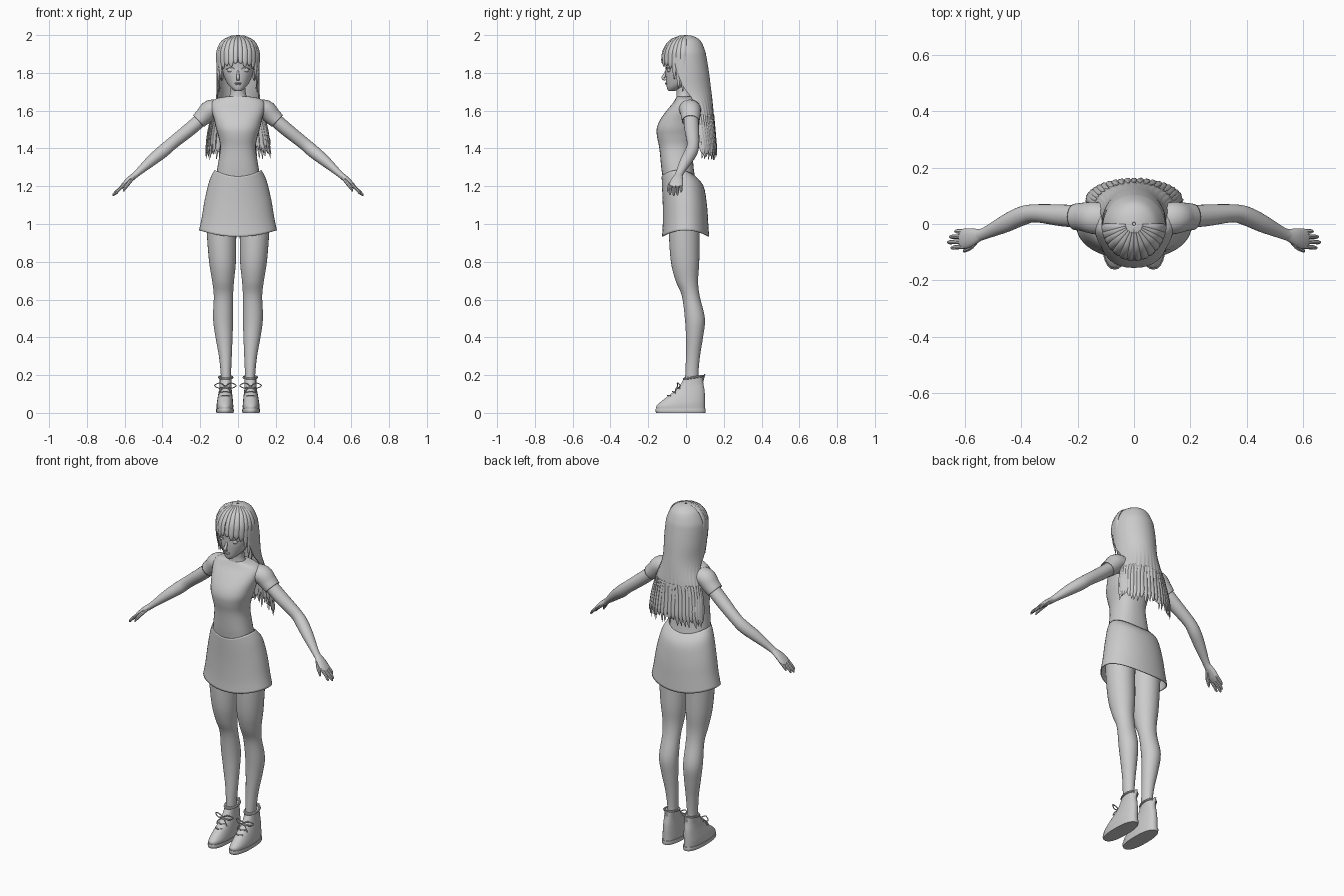
import bpy, bmesh, math, random
from mathutils import Vector

random.seed(4)


def smooth(rows, k=4):
    """Catmull-Rom interpolation of rows of numbers."""
    out, n = [], len(rows)
    for i in range(n - 1):
        p = [rows[max(0, min(n - 1, i + d))] for d in (-1, 0, 1, 2)]
        for j in range(k):
            t = j / k
            out.append([0.5 * (2 * b + (c - a) * t + (2 * a - 5 * b + 4 * c - d) * t * t
                               + (3 * b - a - 3 * c + d) * t ** 3) for a, b, c, d in zip(*p)])
    return out + [list(rows[-1])]


def skin(name, rings, closed=True, caps=(True, True), mirror=False, thick=0):
    bm = bmesh.new()
    vs = [[bm.verts.new(p) for p in r] for r in rings]
    n = len(rings[0])
    for a, b in zip(vs, vs[1:]):
        for i in range(n if closed else n - 1):
            j = (i + 1) % n
            bm.faces.new((a[i], a[j], b[j], b[i]))
    if caps[0]:
        bm.faces.new(vs[0][::-1])
    if caps[1]:
        bm.faces.new(vs[-1])
    bmesh.ops.recalc_face_normals(bm, faces=bm.faces)
    me = bpy.data.meshes.new(name)
    bm.to_mesh(me)
    bm.free()
    ob = bpy.data.objects.new(name, me)
    bpy.context.collection.objects.link(ob)
    if thick:
        ob.modifiers.new("thickness", 'SOLIDIFY').thickness = thick
    if mirror:
        ob.modifiers.new("mirror", 'MIRROR')
    return ob


def loft(name, rows, e=2.0, n=32, lift=0, k=4, **kw):
    """Stacked horizontal rings; row = z, x centre, x radius, y front, y back."""
    rings = []
    for z, cx, rx, yf, yb in smooth(rows, k):
        ring = []
        for i in range(n):
            a = math.tau * i / n
            c, s = math.cos(a), math.sin(a)
            c = math.copysign(abs(c) ** (2 / e), c)
            s = math.copysign(abs(s) ** (2 / e), s)
            ring.append((cx + rx * c, (yf + yb) / 2 + (yb - yf) / 2 * s, z + lift * c * c))
        rings.append(ring)
    return skin(name, rings, **kw)


def tube(name, rows, side=(0, 1, 0), n=16, k=4, **kw):
    """Elliptical sweep; row = x, y, z, radius along side, radius across."""
    rows = smooth(rows, k)
    pts = [Vector(r[:3]) for r in rows]
    rings = []
    for i, r in enumerate(rows):
        t = (pts[min(i + 1, len(pts) - 1)] - pts[max(i - 1, 0)]).normalized()
        u = Vector(side)
        u = (u - t * u.dot(t)).normalized()
        v = t.cross(u)
        rings.append([pts[i] + u * r[3] * math.cos(math.tau * j / n)
                      + v * r[4] * math.sin(math.tau * j / n) for j in range(n)])
    return skin(name, rings, **kw)


def blob(name, loc, scale, mirror=False):
    x, y, z = loc
    rows = []
    for i in range(9):
        a = math.pi * (i + 0.2) / 8.4
        r = math.sin(a)
        rows.append((z - scale[2] * math.cos(a), x, scale[0] * r, y - scale[1] * r, y + scale[1] * r))
    return loft(name, rows, n=16, k=1, mirror=mirror)


# Torso, collar and neck
loft("top", [(1.235, 0, .118, -.122, .05), (1.30, 0, .109, -.131, .04), (1.40, 0, .094, -.141, .035),
             (1.46, 0, .103, -.153, .045), (1.505, 0, .116, -.155, .055), (1.55, 0, .126, -.138, .065),
             (1.60, 0, .140, -.103, .072), (1.64, 0, .142, -.07, .068), (1.664, 0, .115, -.055, .055),
             (1.675, 0, .06, -.05, .04)], e=2.35, caps=(False, True))
loft("collar", [(1.66, 0, .052, -.052, .035), (1.69, 0, .042, -.05, .03), (1.72, 0, .04, -.052, .028)])
loft("neck", [(1.68, 0, .037, -.045, .024), (1.77, 0, .038, -.05, .03)])

# Skirt with a dipping hem
loft("skirt", [(1.252, 0, .124, -.129, .052), (1.20, 0, .150, -.127, .093), (1.10, 0, .175, -.123, .111),
               (1.0, 0, .192, -.123, .118), (.933, 0, .206, -.127, .122)],
     e=2.1, n=48, lift=.034, caps=(False, False), thick=.005)

# Legs
loft("leg", [(1.08, .088, .082, -.085, .075), (.95, .087, .078, -.09, .072), (.80, .082, .071, -.08, .07),
             (.70, .079, .058, -.055, .064), (.62, .077, .051, -.022, .072), (.50, .079, .053, -.006, .1),
             (.40, .074, .045, 0, .09), (.30, .067, .034, 0, .074), (.20, .064, .027, -.004, .065),
             (.12, .064, .027, -.004, .068)], mirror=True)

# Shoes
loft("shoe", [(.015, .069, .043, -.155, .1), (.035, .069, .044, -.157, .1), (.055, .069, .043, -.138, .1),
              (.085, .068, .039, -.1, .1), (.12, .067, .034, -.055, .098), (.155, .066, .031, -.026, .092),
              (.19, .065, .032, -.008, .088)], e=2.3, mirror=True)
loft("sole", [(0, .069, .045, -.158, .102), (.012, .069, .047, -.162, .104), (.022, .069, .046, -.16, .103)],
     e=2.4, mirror=True)
ring = [(.065 + .035 * math.cos(a), .04 + .05 * math.sin(a), .188 + .008 * math.sin(a), .006, .006)
        for a in [math.tau * i / 16 for i in range(17)]]
tube("shoe_cuff", ring, side=(0, 0, 1), n=8, k=2, mirror=True)
tube("heel_tab", [(.065, .086, .16, .01, .004), (.065, .094, .19, .01, .004), (.065, .1, .205, .007, .003)],
     side=(1, 0, 0), n=8, mirror=True)
for s in (-1, 1):
    tube("lace_loop", [(.067, -.045, .142, .003, .003), (.067 + s * .03, -.045, .158, .003, .003),
                       (.067 + s * .057, -.03, .145, .003, .003), (.067 + s * .035, -.04, .132, .003, .003),
                       (.067, -.045, .14, .003, .003)], n=6, mirror=True)
    tube("lace_end", [(.067, -.045, .14, .003, .003), (.067 + s * .022, -.055, .123, .003, .003),
                      (.067 + s * .034, -.055, .1, .003, .003)], n=6, mirror=True)
for z in (.09, .11, .13):
    y = -.1 + (z - .085) * 1.25
    tube("lace_bar", [(.045, y + .012, z, .003, .003), (.067, y - .004, z + .003, .003, .003),
                      (.09, y + .012, z, .003, .003)], n=6, mirror=True)

# Sleeves and arms
tube("sleeve", [(.09, .015, 1.61, .058, .045), (.145, .022, 1.605, .057, .052), (.18, .025, 1.572, .051, .047),
                (.209, .025, 1.545, .047, .042)], n=24, caps=(True, False), thick=.004, mirror=True)
tube("arm", [(.16, .025, 1.585, .038, .036), (.25, .03, 1.506, .039, .036), (.35, .038, 1.426, .032, .033),
             (.40, .028, 1.383, .034, .034), (.46, .0, 1.334, .031, .029), (.53, -.033, 1.272, .021, .018),
             (.56, -.042, 1.246, .022, .016)], n=24, mirror=True)

# Hands
tube("palm", [(.545, -.038, 1.26, .02, .015), (.575, -.046, 1.236, .031, .015), (.60, -.052, 1.212, .036, .013),
              (.617, -.053, 1.196, .033, .009)], mirror=True)
for i, (tx, tz) in enumerate([(.637, 1.168), (.655, 1.153), (.662, 1.149), (.65, 1.155)]):
    y0, y1 = -.026 - i * .018, -.026 - i * .0195
    tube("finger", [(.598, y0, 1.212, .0085, .009), ((.61 + tx) / 2, (y0 + y1) / 2, (1.208 + tz) / 2, .008, .008),
                    (tx - .006, y1, tz + .01, .007, .007), (tx, y1, tz, .003, .003)], n=8, mirror=True)
tube("thumb", [(.558, -.055, 1.242, .01, .01), (.58, -.08, 1.215, .011, .01), (.598, -.092, 1.19, .008, .008),
               (.606, -.098, 1.173, .003, .003)], n=8, mirror=True)

# Head and face
loft("head", [(1.703, 0, .012, -.09, -.066), (1.709, 0, .023, -.097, -.045), (1.725, 0, .041, -.102, -.01),
              (1.75, 0, .060, -.105, .045), (1.79, 0, .077, -.108, .08), (1.83, 0, .085, -.108, .095),
              (1.88, 0, .088, -.112, .098), (1.93, 0, .078, -.095, .085), (1.965, 0, .05, -.06, .055)], e=2.1)
tube("nose", [(0, -.1, 1.815, .005, .006), (0, -.112, 1.79, .007, .009), (0, -.121, 1.773, .009, .009),
              (0, -.108, 1.763, .008, .005)], side=(1, 0, 0), n=12)
blob("upper_lip", (0, -.104, 1.746), (.019, .007, .004))
blob("lower_lip", (0, -.103, 1.739), (.015, .007, .004))
blob("eye", (.037, -.088, 1.815), (.021, .013, .013), mirror=True)
tube("eyelid", [(.014, -.102, 1.811, .002, .002), (.026, -.104, 1.826, .003, .003), (.043, -.101, 1.829, .003, .003),
                (.062, -.083, 1.82, .002, .002)], n=6, mirror=True)
blob("ear", (.086, .0, 1.79), (.01, .022, .032), mirror=True)

# Long hair: open-fronted shell; row = z, x radius, y centre, y radius, half angle
rows = [(2.0, .006, 0, .006, 180), (1.993, .04, 0, .042, 180), (1.97, .077, -.003, .08, 180),
        (1.92, .105, -.008, .108, 175), (1.88, .113, -.008, .117, 125), (1.80, .115, 0, .122, 112),
        (1.72, .114, .005, .127, 97), (1.66, .118, .03, .109, 88), (1.58, .138, .062, .084, 90),
        (1.48, .158, .075, .077, 92), (1.40, .166, .085, .073, 92)]
hair = smooth(rows)


def hair_point(row, u, grow=0.0, drop=0.0):
    z, rx, cy, ry, half = row
    a = math.radians(min(half, 180)) * u
    return ((rx + grow) * math.sin(a), cy + (ry + grow) * math.cos(a), z - drop)


N = 80
jag = [random.uniform(-.03, .03) for _ in range(N + 1)]
rings = []
for r in hair:
    w = max(0, (1.7 - r[0]) / .3)
    rings.append([hair_point(r, i / N * 2 - 1, .003 * w * math.sin(i * 1.3), jag[i] * w ** 4) for i in range(N + 1)])
skin("back_hair", rings, closed=False, caps=(False, False), thick=.008)

# Loose locks hanging over the lower edge of the hair
for i in range(23):
    u = -1 + i / 11
    path = [hair_point(rows[j], u, .001) for j in (8, 9, 10)]
    x, y, z = path[-1]
    end = (x * random.uniform(1.0, 1.06), y + random.uniform(-.012, .006), random.uniform(1.338, 1.375))
    side = (math.cos(u * 1.5), -math.sin(u * 1.5), 0)
    tube("hair_lock", [(*path[0], .004, .002), (*path[1], .012, .005), (*path[2], .011, .005),
                       (*end, .001, .001)], side=side, n=8)

# Fringe over the forehead and longer locks beside the face
for deg, zend, w in [(7, 1.85, .012), (20, 1.832, .015), (34, 1.838, .016), (48, 1.822, .016),
                     (60, 1.765, .014), (71, 1.715, .015), (82, 1.70, .017)]:
    a = math.radians(deg)
    s, c = math.sin(a), math.cos(a)
    b = .006 * c
    tube("fringe_lock", [(.03 * s, -.03 * c, 1.995, .005, .004), (.08 * s, -.084 * c, 1.969, w * .8, .006),
                         (.106 * s, -.116 * c, 1.922, w, .007), (.110 * s, -.124 * c - b * .3, 1.875, w, .006),
                         (.108 * s, -.122 * c - b * .5, (1.86 + zend) / 2, w * .75, .005),
                         (.101 * s, -.118 * c - b, zend, .002, .002)],
         side=(c, s, 0), n=10, mirror=True)

# Smooth shading on everything
bpy.ops.object.select_all(action='SELECT')
bpy.context.view_layer.objects.active = bpy.context.selected_objects[0]
bpy.ops.object.shade_smooth_by_angle(angle=math.radians(40))
